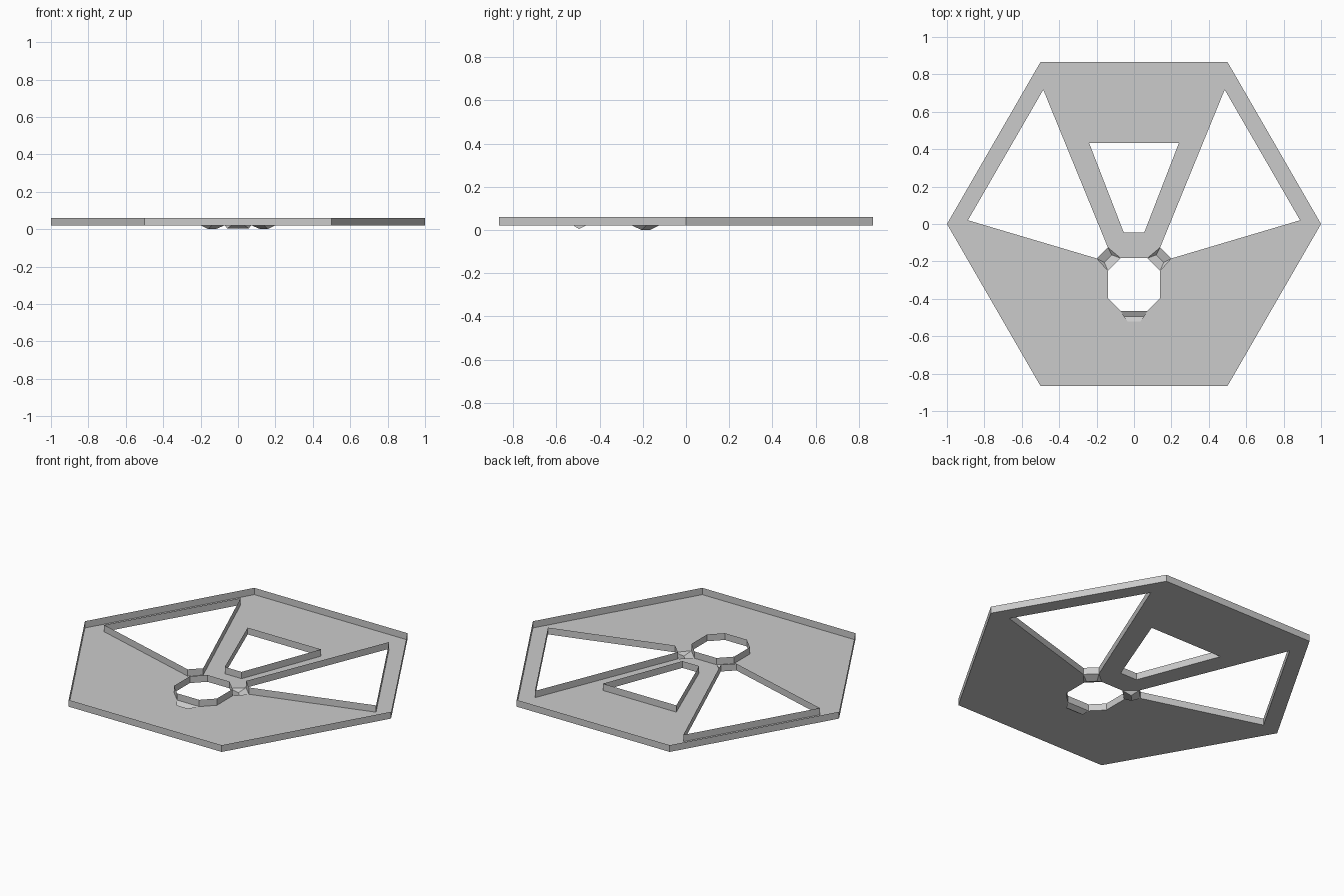
import bpy, bmesh

if "Cube" in bpy.data.objects:
    bpy.data.objects.remove(bpy.data.objects["Cube"])

FLOOR, RIM = 0.02, 0.06


def make(name, faces):
    """Build a right-half mesh from lists of 3D points and mirror it over x."""
    bm = bmesh.new()
    for pts in faces:
        bm.faces.new([bm.verts.new(p) for p in pts])
    bmesh.ops.remove_doubles(bm, verts=bm.verts, dist=0.0005)
    bmesh.ops.triangulate(bm, faces=[f for f in bm.faces if len(f.verts) > 4])
    mesh = bpy.data.meshes.new(name)
    bm.to_mesh(mesh)
    bm.free()
    ob = bpy.data.objects.new(name, mesh)
    bpy.context.collection.objects.link(ob)
    mod = ob.modifiers.new("mirror", 'MIRROR')
    mod.merge_threshold = 0.0005
    return ob


def at(pts, z):
    return [(x, y, z) for x, y in pts]


def wall(path):
    """Thin upright wall along a path."""
    return [at([a, b], FLOOR) + at([b, a], RIM) for a, b in zip(path, path[1:])]


# Outlines of the right half
hexagon = [(0, 0.866), (0.5, 0.866), (1, 0), (0.5, -0.866), (0, -0.866)]
octagon = [(0, -0.465), (0.072, -0.465), (0.14, -0.397), (0.14, -0.25),
           (0.072, -0.182), (0, -0.182)]
side_hole = [(0.2, -0.184), (0.888, 0.02), (0.485, 0.718), (0.14, -0.125)]
slot = [(0, -0.045), (0.055, -0.045), (0.24, 0.433), (0, 0.433)]

# Floor sheet, open where the folded notches sit
floor = (hexagon + [(0, -0.52), (0.035, -0.52)] + octagon[1:4]
         + side_hole + octagon[4:] + slot)
make("floor_sheet", [at(floor, FLOOR)])

# Upright rims around the outside and every opening
make("outer_rim", wall(hexagon))
make("centre_opening_rim", wall(octagon[::-1]))
make("side_opening_rim", wall(side_hole + side_hole[:1]))
make("slot_rim", wall(slot))

# Folded V notches between the centre opening and the side openings
a, b = at(octagon[3:5], FLOOR)
c, d = at([side_hole[3], side_hole[0]], FLOOR)
p, q = (0.158, -0.206, 0), (0.119, -0.166, 0)
make("side_notch", [[a, p, q, b], [c, q, p, d], [a, d, p], [b, q, c]])

# Smaller folded notch in front of the centre opening
i0, i1 = (0, -0.465, FLOOR), (0.072, -0.465, FLOOR)
v0, v1 = (0, -0.495, 0.004), (0.057, -0.495, 0.004)
o0, o1 = (0, -0.52, FLOOR), (0.035, -0.52, FLOOR)
make("front_notch", [[i0, v0, v1, i1], [v0, o0, o1, v1], [i1, v1, o1]])
